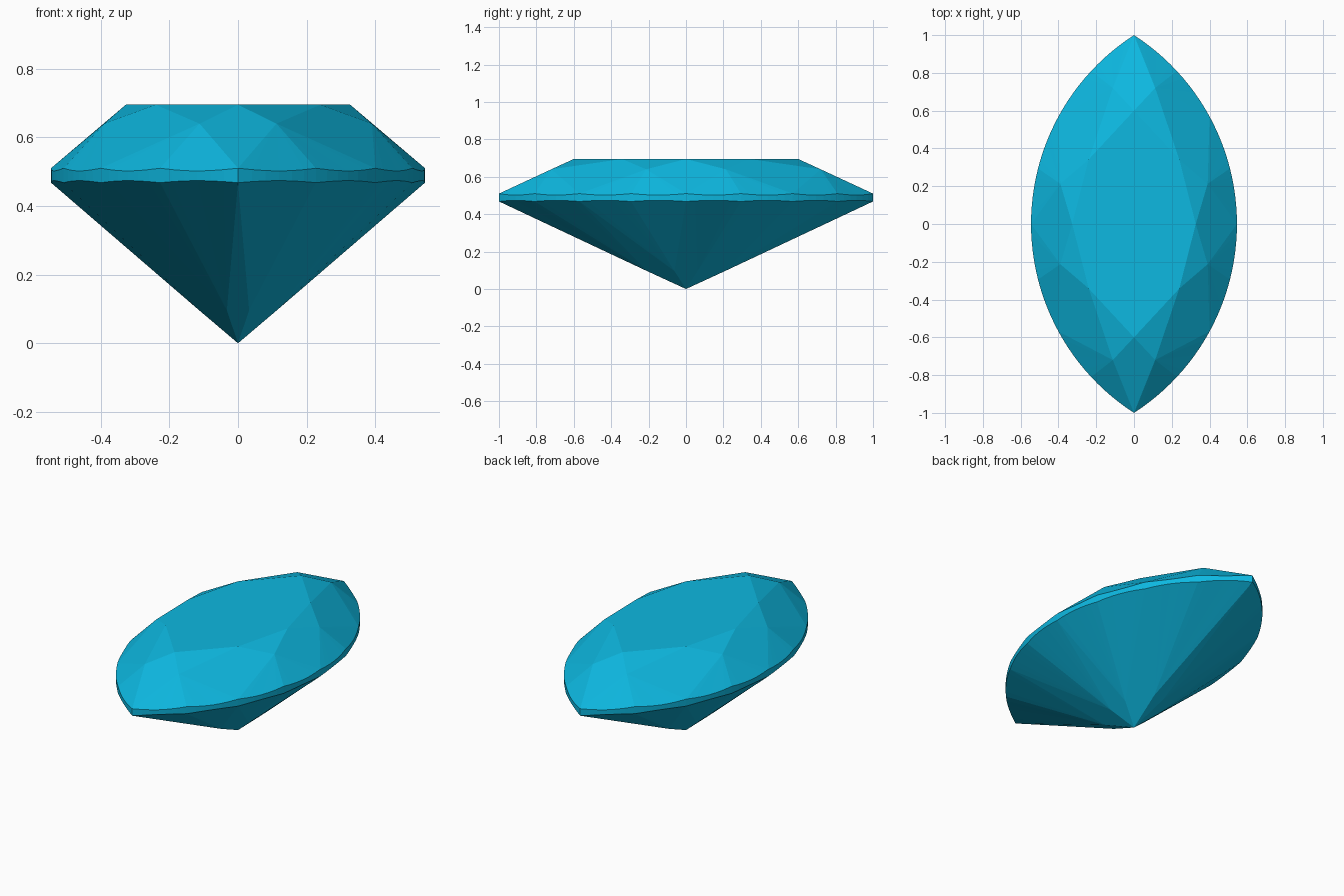
import bpy, bmesh, math

if "Cube" in bpy.data.objects:
    bpy.data.objects.remove(bpy.data.objects["Cube"])

W = 0.545                        # half width; half length is 1
R = (1 + W * W) / (2 * W)        # radius of each side arc
A = math.asin(1 / R)             # arc angle from side middle to tip
N = 12                           # girdle steps per main facet
Z_TABLE, Z_STAR, Z_TOP, Z_BOT = 0.695, 0.64, 0.51, 0.468


def outline(t):
    """Pointed-oval outline, t runs 0..8 with a main facet at each integer."""
    t = (t + 2) % 8 - 2
    side = 1 if t <= 2 else -1
    a = (t if side == 1 else 4 - t) * A / 2
    return side * (R * math.cos(a) - (R - W)), R * math.sin(a)


def star(i):
    """Junction point between main facets i and i + 1."""
    x, y = (0.39, 0.213) if i in (0, 3, 4, 7) else (0.112, 0.72)
    mx, my = outline(i + 0.5)
    return math.copysign(x, mx), math.copysign(y, my)


bm = bmesh.new()

# Rings of points: table, crown junctions, girdle rims, pavilion junctions, culet
table, crown, pav, top, bot = [], [], [], [], []
for i in range(8):
    x, y = outline(i)
    table.append(bm.verts.new((0.6 * x, 0.6 * y, Z_TABLE)))
    x, y = star(i)
    crown.append(bm.verts.new((x, y, Z_STAR)))
    pav.append(bm.verts.new((0.29 * x, 0.29 * y, 0.096)))
for k in range(8 * N):
    x, y = outline(k / N)
    wave = math.sin(math.pi * (k % (N // 2)) / (N // 2))     # scalloped rim
    top.append(bm.verts.new((x, y, Z_TOP - 0.008 * wave)))
    bot.append(bm.verts.new((x, y, Z_BOT + 0.006 * wave)))
culet = bm.verts.new((0, 0, 0))

# Table, star facets, kites and pavilion mains
bm.faces.new(table)
for i in range(8):
    bm.faces.new((table[i], crown[i], table[(i + 1) % 8]))
    bm.faces.new((table[i], crown[i - 1], top[i * N], crown[i]))
    bm.faces.new((culet, pav[i], bot[i * N], pav[i - 1]))

# Girdle band with the half facets above and below it
for k in range(8 * N):
    n = (k + 1) % (8 * N)
    bm.faces.new((bot[k], bot[n], top[n], top[k]))
    bm.faces.new((top[k], top[n], crown[k // N]))
    bm.faces.new((bot[n], bot[k], pav[k // N]))

bmesh.ops.recalc_face_normals(bm, faces=bm.faces[:])
mesh = bpy.data.meshes.new("marquise_gem")
bm.to_mesh(mesh)
bm.free()
gem = bpy.data.objects.new("marquise_gem", mesh)
bpy.context.collection.objects.link(gem)

# Cyan gem colour
mat = bpy.data.materials.new("cyan_gem")
mat.diffuse_color = (0.004, 0.48, 0.75, 1)
mat.use_nodes = True
mat.node_tree.nodes["Principled BSDF"].inputs["Base Color"].default_value = mat.diffuse_color
mesh.materials.append(mat)
